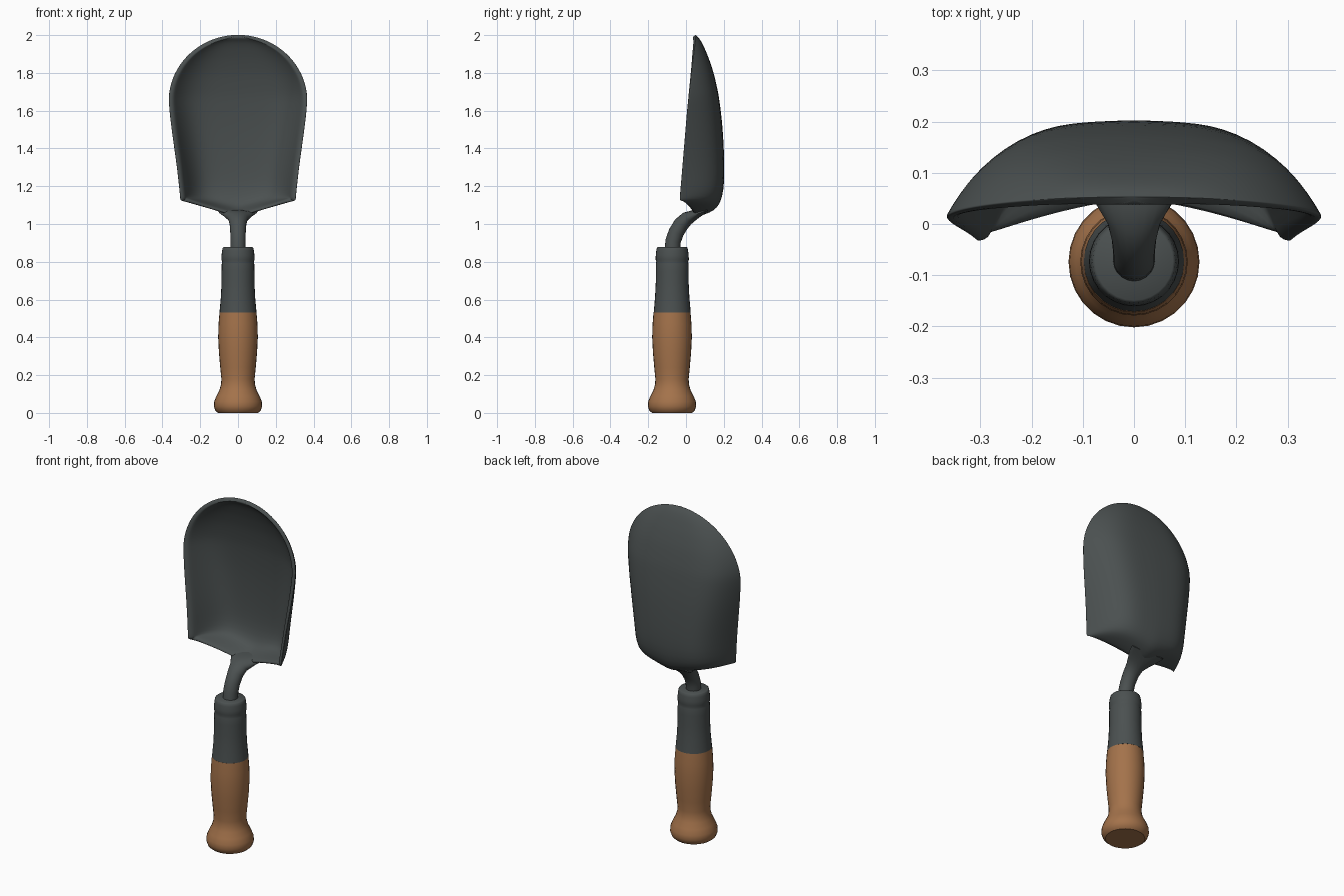
import bpy, bmesh, math
from mathutils import Vector

if "Cube" in bpy.data.objects:
    bpy.data.objects.remove(bpy.data.objects["Cube"])


def material(name, rgb):
    m = bpy.data.materials.new(name)
    m.diffuse_color = (*rgb, 1)
    m.use_nodes = True
    m.node_tree.nodes["Principled BSDF"].inputs["Base Color"].default_value = m.diffuse_color
    return m


STEEL = material("dark steel", (0.07, 0.081, 0.081))
WOOD = material("brown wood", (0.37, 0.17, 0.07))


def finish(bm, name, mat, angle=40):
    bmesh.ops.recalc_face_normals(bm, faces=bm.faces)
    me = bpy.data.meshes.new(name)
    bm.to_mesh(me)
    bm.free()
    ob = bpy.data.objects.new(name, me)
    bpy.context.collection.objects.link(ob)
    me.materials.append(mat)
    bpy.ops.object.select_all(action='DESELECT')
    ob.select_set(True)
    bpy.context.view_layer.objects.active = ob
    bpy.ops.object.shade_smooth_by_angle(angle=math.radians(angle))
    return ob


def skin(bm, rings):
    """Join closed rings of points into a capped tube."""
    loops = [[bm.verts.new(p) for p in r] for r in rings]
    for a, b in zip(loops, loops[1:]):
        for i in range(len(a)):
            j = (i + 1) % len(a)
            bm.faces.new((a[i], a[j], b[j], b[i]))
    bm.faces.new(loops[0])
    bm.faces.new(loops[-1])


def lathe(name, profile, mat, y=-0.075, n=28):
    bm = bmesh.new()
    turn = [i * math.tau / n for i in range(n)]
    skin(bm, [[(r * math.cos(a), y + r * math.sin(a), z) for a in turn] for r, z in profile])
    return finish(bm, name, mat)


# Turned wooden grip and steel ferrule
lathe("wooden_grip", [(0.106, 0), (0.12, 0.012), (0.128, 0.035), (0.126, 0.06), (0.114, 0.09),
                      (0.098, 0.122), (0.09, 0.15), (0.088, 0.18), (0.094, 0.24), (0.101, 0.32),
                      (0.105, 0.40), (0.103, 0.47), (0.098, 0.532)], WOOD, -0.074)
lathe("ferrule", [(0.098, 0.532), (0.091, 0.61), (0.087, 0.69), (0.087, 0.75), (0.086, 0.79),
                  (0.084, 0.80), (0.088, 0.812), (0.087, 0.835), (0.084, 0.86), (0.081, 0.874),
                  (0.076, 0.878)], STEEL, -0.073)

# Bent neck, flaring into the blade: (y, z, half width, half depth)
path = [(-0.072, 0.86, 0.041, 0.041), (-0.068, 0.91, 0.041, 0.041), (-0.052, 0.955, 0.041, 0.041),
        (-0.026, 0.998, 0.044, 0.041), (0.006, 1.029, 0.053, 0.037), (0.045, 1.048, 0.078, 0.027),
        (0.08, 1.060, 0.10, 0.016), (0.115, 1.072, 0.11, 0.005)]
bm = bmesh.new()
rings = []
for i, (y, z, hw, hd) in enumerate(path):
    a, b = path[max(i - 1, 0)], path[min(i + 1, len(path) - 1)]
    d = Vector((0, b[0] - a[0], b[1] - a[1])).normalized()
    side = Vector((0, -d.z, d.y))
    rings.append([Vector((0, y, z)) + Vector((hw * math.cos(t), 0, 0)) + side * hd * math.sin(t)
                  for t in (k * math.tau / 20 for k in range(20))])
skin(bm, rings)
finish(bm, "neck", STEEL)


# Scooped blade: a grid of rows, solidified towards the front
def lerp_table(table, z):
    for (z0, v0), (z1, v1) in zip(table, table[1:]):
        if z <= z1:
            return v0 + (v1 - v0) * (z - z0) / (z1 - z0)
    return table[-1][1]


back = [(1.2, 0.203), (1.3, 0.204), (1.4, 0.201), (1.5, 0.195), (1.6, 0.186), (1.7, 0.17),
        (1.8, 0.147), (1.88, 0.12), (1.95, 0.09), (1.98, 0.072), (2.0, 0.053)]

# rows: half width, edge z, edge y, centre z, centre y, curve power
rows = [(0.298, 1.124, -0.022, 1.03, 0.05, 1.4),
        (0.304, 1.124, -0.03, 1.046, 0.10, 2.6),
        (0.307, 1.130, -0.032, 1.068, 0.15, 4.2),
        (0.308, 1.150, -0.032, 1.105, 0.182, 4.8),
        (0.314, 1.205, -0.027, 1.18, 0.201, 4.8)]
for w, z in [(0.322, 1.28), (0.334, 1.37), (0.347, 1.46), (0.359, 1.55)]:
    rows.append((w, z, -0.03 + 0.085 * (z - 1.17), z, lerp_table(back, z), 4.7))
for k in range(14):                       # rounded tip
    a = k / 13 * math.pi / 2
    z = 1.65 + 0.352 * math.sin(a)
    rows.append((0.369 * math.cos(a), z, 0.012 + 0.041 * (z - 1.65) / 0.352, z,
                 lerp_table(back, z), 4.6 - 2.0 * k / 13))

COLS = 20
bm = bmesh.new()
grid = []
for w, ze, ye, zc, yc, p in rows:
    line = []
    for c in range(COLS + 1):
        t = math.sin((c / COLS - 0.5) * math.pi)   # denser near the rim
        u = abs(t)
        crown = 0.05 * u * (yc - ye)              # slight crown across the back
        line.append(bm.verts.new((w * t, yc - crown + (ye - yc + 0.05 * (yc - ye)) * u ** p,
                                  zc + (ze - zc) * u)))
    grid.append(line)
for a, b in zip(grid, grid[1:]):
    for c in range(COLS):
        bm.faces.new((a[c + 1], a[c], b[c], b[c + 1]))
bmesh.ops.remove_doubles(bm, verts=bm.verts, dist=0.0005)
bm.verts.index_update()
rim = [v.index for v in bm.verts if v.is_boundary]
inner = [v.index for v in bm.verts if not v.is_boundary]
bottom = [v.index for v in bm.verts if v.is_boundary and v.co.z < 1.115]
blade = finish(bm, "blade", STEEL, 50)
if sum(f.normal.y * f.area for f in blade.data.polygons) < 0:
    blade.data.flip_normals()

# Thin rim, thicker middle
group = blade.vertex_groups.new(name="thickness")
group.add(inner, 1.0, 'REPLACE')
group.add(rim, 0.2, 'REPLACE')
group.add(bottom, 0.8, 'REPLACE')
solid = blade.modifiers.new("thickness", 'SOLIDIFY')
solid.thickness = 0.022
solid.offset = -1
solid.vertex_group = group.name
sub = blade.modifiers.new("smooth", 'SUBSURF')
sub.levels = sub.render_levels = 1
